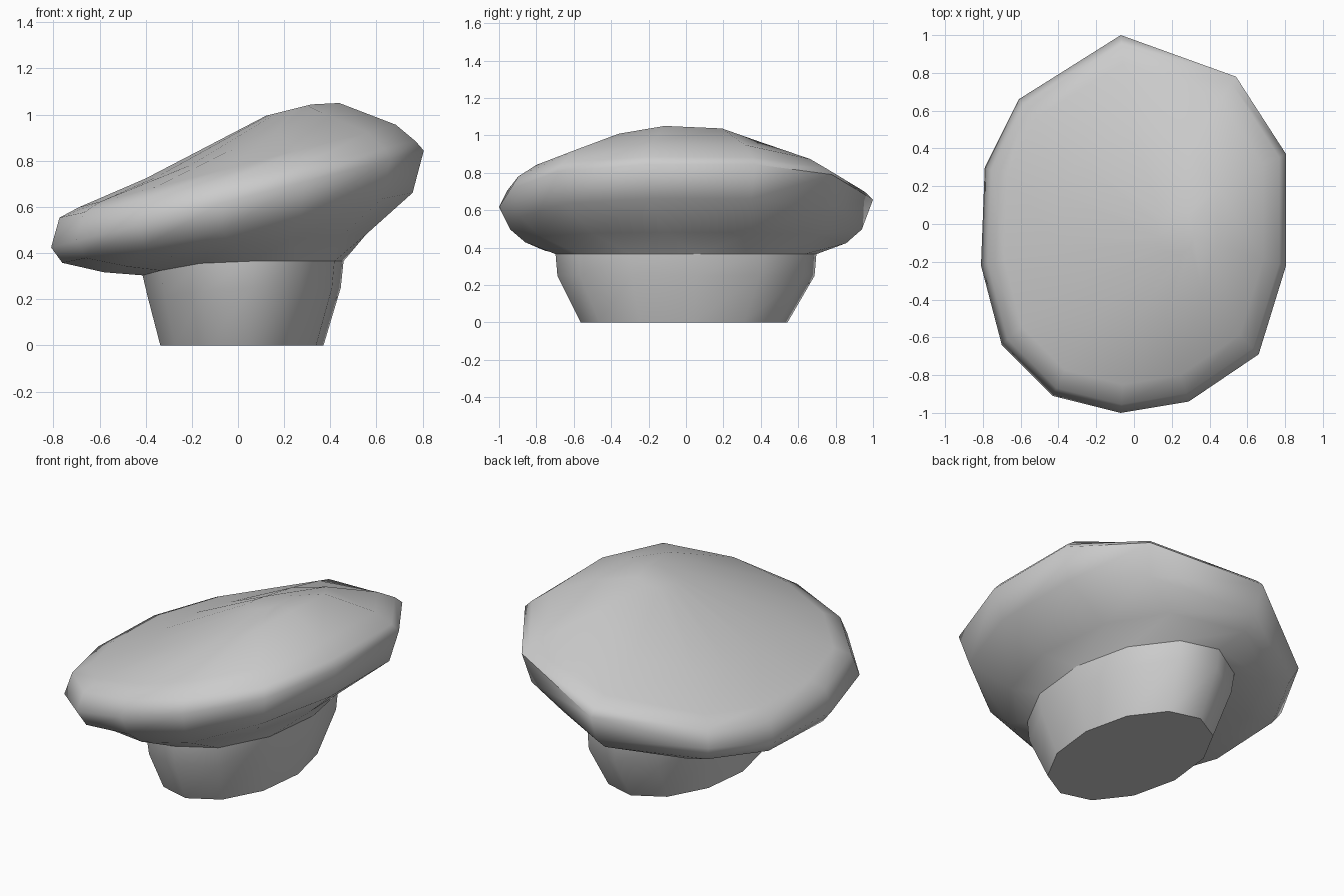
import bpy, bmesh, math

cube = bpy.data.objects.get("Cube")
if cube:
    bpy.data.objects.remove(cube)

grey = bpy.data.materials.new("light_grey")
grey.use_nodes = True
grey.diffuse_color = (0.6, 0.6, 0.6, 1)
grey.node_tree.nodes["Principled BSDF"].inputs["Base Color"].default_value = (0.6, 0.6, 0.6, 1)

# Outer rim of the cap, counter-clockwise seen from above
RIM = [(-0.07, 1.0), (-0.61, 0.66), (-0.79, 0.30), (-0.81, -0.22),
       (-0.70, -0.64), (-0.43, -0.91), (-0.07, -1.0), (0.29, -0.94),
       (0.66, -0.69), (0.805, -0.22), (0.805, 0.37), (0.54, 0.78)]


def rim_ring(scale, height, cx=0, cy=0):
    """Scaled copy of the rim, lifted by a height rule."""
    pts = [(cx + x * scale, cy + y * scale) for x, y in RIM]
    return [(x, y, height(x, y)) for x, y in pts]


def oval_ring(cx, rx, ry, height, cy=0, even=1.0):
    """Oval with corners spaced evenly, or drawn toward the rim's corners."""
    ring = []
    for i, (px, py) in enumerate(RIM):
        a = math.radians(95 + 30 * i)
        rim_a = math.atan2(py, px / 0.81)
        a += (1 - even) * math.remainder(rim_a - a, math.tau)
        x, y = cx + rx * math.cos(a), cy + ry * math.sin(a)
        ring.append((x, y, height(x, y)))
    return ring


def loft(name, rings, close_bottom=False, close_top=False):
    """Skin a stack of rings, listed from bottom to top."""
    bm = bmesh.new()
    loops = [[bm.verts.new(p) for p in ring] for ring in rings]
    n = len(RIM)
    for low, high in zip(loops, loops[1:]):
        for i in range(n):
            j = (i + 1) % n
            bm.faces.new((low[i], low[j], high[j], high[i]))
    if close_bottom:
        bm.faces.new(loops[0][::-1])
    if close_top:
        bm.faces.new(loops[-1])
    bmesh.ops.recalc_face_normals(bm, faces=bm.faces)
    mesh = bpy.data.meshes.new(name)
    bm.to_mesh(mesh)
    bm.free()
    mesh.materials.append(grey)
    ob = bpy.data.objects.new(name, mesh)
    bpy.context.collection.objects.link(ob)
    bpy.ops.object.select_all(action='DESELECT')
    ob.select_set(True)
    bpy.context.view_layer.objects.active = ob
    bpy.ops.object.shade_smooth_by_angle(angle=math.radians(60))
    return ob


def rim_z(x, y):
    return 0.635 + 0.26 * x + 0.04 * max(y, 0) ** 4


def raised(amount, lean, back_drop):
    """Height above the rim, flattening toward the back."""
    return lambda x, y: rim_z(x, y) + (amount - lean * x) * (1 - back_drop * max(y, 0) ** 2)


def neck_z(x, y):
    return 0.365 - 0.36 * min(x, 0) ** 2


def crown_z(x, y):
    return 0.885 + 0.39 * x - 0.1 * max(y, 0) - 0.05 * max(-y, 0)


neck = oval_ring(0.022, 0.437, 0.70, neck_z)

# Tilted cap: underside, rim, rounded shoulder and off-centre crown
loft("cap", [
    neck,
    oval_ring(-0.015, 0.575, 0.86, lambda x, y: 0.40 + 0.145 * x + 0.045 * y * y, even=0.3),
    rim_ring(0.94, lambda x, y: 0.51 + 0.20 * x),
    rim_ring(1.0, rim_z),
    rim_ring(0.955, raised(0.085, 0.045, 0.5)),
    rim_ring(0.85, raised(0.143, 0, 0.5)),
    rim_ring(0.52, crown_z, 0.02),
    rim_ring(0.12, lambda x, y: 1.02 + 0.25 * (x - 0.22), 0.22, -0.04),
], close_top=True)

# Flared oval stem
loft("stem", [
    oval_ring(0.017, 0.355, 0.555, lambda x, y: 0, -0.01),
    oval_ring(0.027, 0.42, 0.69, lambda x, y: 0.25 + 0.1 * min(x, 0)),
    neck,
], close_bottom=True)
